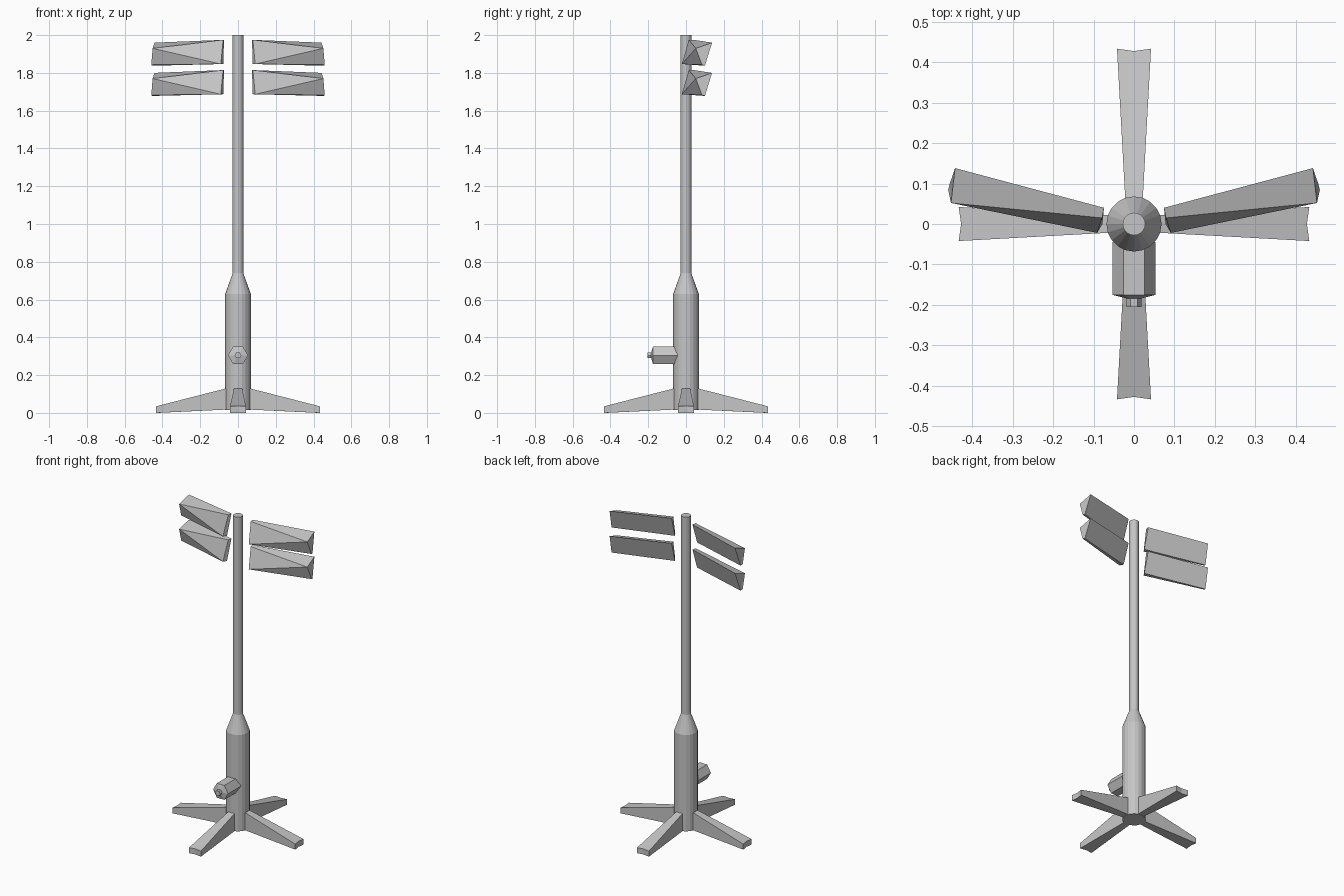
import bpy, bmesh, math
from mathutils import Matrix

cube = bpy.data.objects.get("Cube")
if cube:
    bpy.data.objects.remove(cube, do_unlink=True)

grey = bpy.data.materials.new("matte_grey")
grey.use_nodes = True
grey.diffuse_color = (0.56, 0.56, 0.56, 1)
grey.node_tree.nodes["Principled BSDF"].inputs["Base Color"].default_value = (0.56, 0.56, 0.56, 1)


def make(name, verts, faces, matrix=None):
    """Flat-shaded mesh with outward normals, optionally transformed."""
    bm = bmesh.new()
    vs = [bm.verts.new(v) for v in verts]
    for f in faces:
        bm.faces.new([vs[i] for i in f])
    if matrix:
        bm.transform(matrix)
    bmesh.ops.recalc_face_normals(bm, faces=bm.faces)
    mesh = bpy.data.meshes.new(name)
    bm.to_mesh(mesh)
    bm.free()
    mesh.materials.append(grey)
    obj = bpy.data.objects.new(name, mesh)
    bpy.context.scene.collection.objects.link(obj)
    return obj


def lathe(name, profile, sides, matrix=None):
    """Closed solid turned around z from (radius, height) pairs."""
    verts = [(r * math.cos(math.tau * i / sides), r * math.sin(math.tau * i / sides), z)
             for r, z in profile for i in range(sides)]
    last = (len(profile) - 1) * sides
    faces = [list(range(sides)), list(range(last, last + sides))]
    for k in range(0, last, sides):
        for i in range(sides):
            j = (i + 1) % sides
            faces.append((k + i, k + j, k + sides + j, k + sides + i))
    return make(name, verts, faces, matrix)


# Thick base column tapering into the thin pole
lathe("column_and_pole", [(0.068, 0.016), (0.068, 0.63), (0.028, 0.74), (0.028, 2.0)], 20)

# Hexagonal crank housing with a small knob, pointing forward
forward = Matrix.Translation((0, 0, 0.305)) @ Matrix.Rotation(math.pi / 2, 4, "X")
lathe("crank_housing", [(0.053, 0.045), (0.053, 0.175), (0.018, 0.184)], 6, forward)
lathe("crank_knob", [(0.018, 0.18), (0.018, 0.205)], 6, forward)

# Four tapered feet with notched tips
leg_verts = [(0.05, -0.021, 0.018), (0.05, 0.021, 0.018),
             (0.05, 0.021, 0.133), (0.05, -0.021, 0.133),
             (0.433, -0.042, 0), (0.427, 0, 0), (0.433, 0.042, 0),
             (0.433, 0.042, 0.035), (0.427, 0, 0.036), (0.433, -0.042, 0.035)]
leg_faces = [(0, 1, 2, 3), (0, 4, 5, 6, 1), (3, 2, 7, 8, 9),
             (0, 3, 9, 4), (1, 6, 7, 2), (4, 9, 8, 5), (5, 8, 7, 6)]
for i, side in enumerate(("left", "back", "right", "front")):
    make("foot_" + side, leg_verts, leg_faces, Matrix.Rotation(i * math.pi / 2, 4, "Z"))

# Two twisted vanes per side: inner end first, then outer end
vane_verts = [(0.079, 0.015, 1.975), (0.091, -0.022, 1.847),
              (0.078, 0.0, 1.847), (0.074, 0.04, 1.975),
              (0.452, 0.052, 1.93), (0.459, 0.084, 1.843),
              (0.455, 0.10, 1.838), (0.442, 0.138, 1.96)]
vane_faces = [(0, 1, 2, 3), (0, 4, 1), (1, 4, 5), (1, 5, 6, 2),
              (2, 6, 7, 3), (3, 7, 4, 0), (4, 7, 6), (4, 6, 5)]
for level, drop in (("upper", 0), ("lower", -0.16)):
    for side, sx in (("left", 1), ("right", -1)):
        make(f"{level}_vane_{side}", vane_verts, vane_faces,
             Matrix.Translation((0, 0, drop)) @ Matrix.Diagonal((sx, 1, 1, 1)))
